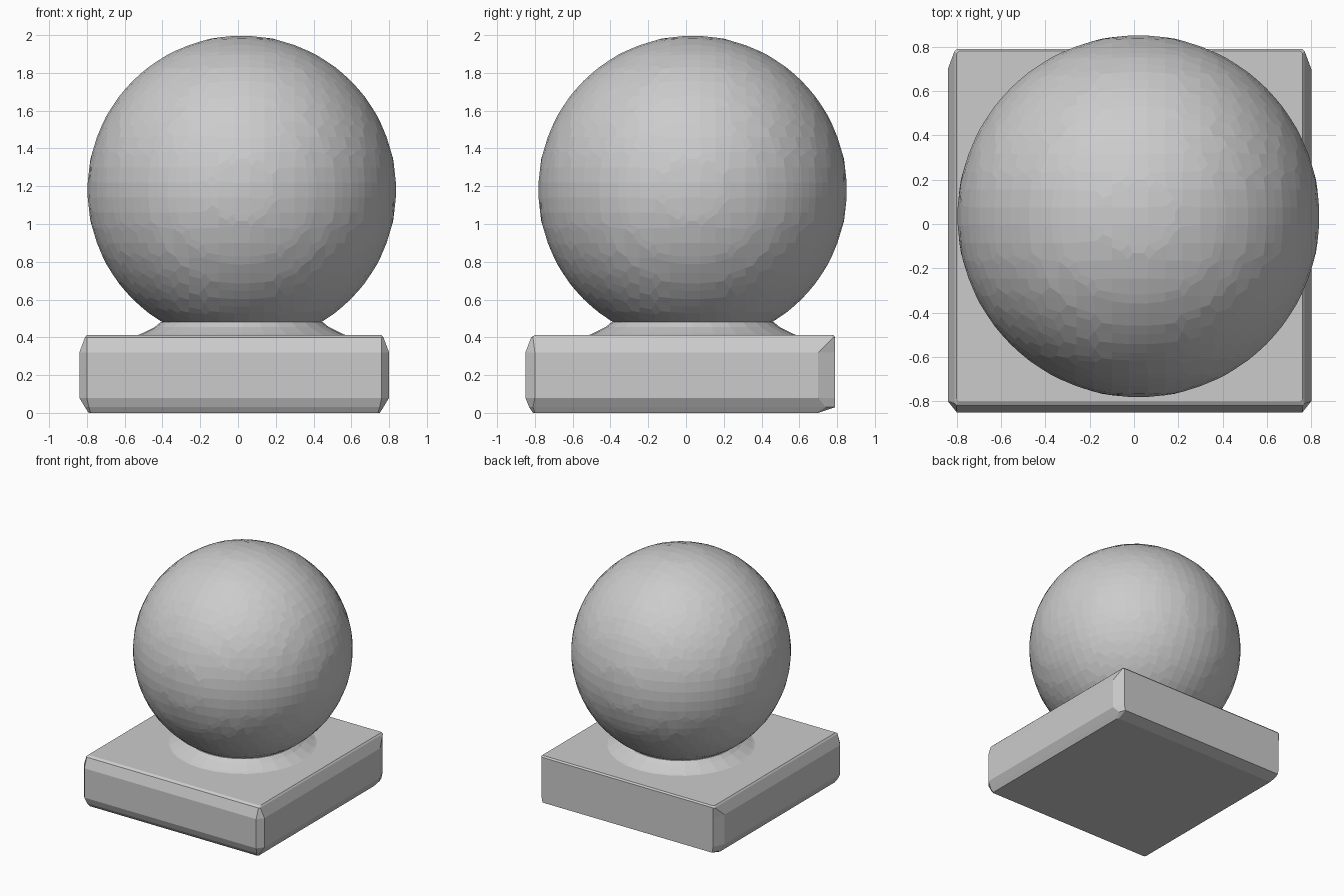
import bpy
import bmesh
import math

if "Cube" in bpy.data.objects:
    bpy.data.objects.remove(bpy.data.objects["Cube"], do_unlink=True)

# One plain stone grey
stone = bpy.data.materials.new("stone grey")
stone.use_nodes = True
colour = (0.6, 0.6, 0.6, 1)
stone.diffuse_color = colour
stone.node_tree.nodes["Principled BSDF"].inputs["Base Color"].default_value = colour

BALL_X, BALL_Y, BALL_Z, BALL_R = 0.02, 0.035, 1.18, 0.82


def add_object(name, bm):
    bmesh.ops.recalc_face_normals(bm, faces=bm.faces)
    mesh = bpy.data.meshes.new(name)
    bm.to_mesh(mesh)
    bm.free()
    mesh.materials.append(stone)
    obj = bpy.data.objects.new(name, mesh)
    bpy.context.collection.objects.link(obj)
    return obj


def loft(name, rings):
    """Join equal-length rings of points and cap both ends."""
    bm = bmesh.new()
    loops = [[bm.verts.new(p) for p in ring] for ring in rings]
    n = len(loops[0])
    for low, high in zip(loops, loops[1:]):
        for i in range(n):
            j = (i + 1) % n
            bm.faces.new((low[i], low[j], high[j], high[i]))
    bm.faces.new(loops[0][::-1])
    bm.faces.new(loops[-1])
    return add_object(name, bm)


def slab_ring(z, x0, x1, y0, y1, cut_x, cut_front, cut_back):
    """Rectangle with its four corners cut off."""
    return [(x, y, z) for x, y in (
        (x0 + cut_x, y0), (x1 - cut_x, y0), (x1, y0 + cut_front),
        (x1, y1 - cut_back), (x1 - cut_x, y1), (x0 + cut_x, y1),
        (x0, y1 - cut_back), (x0, y0 + cut_front))]


def circle_ring(z, radius, sides=28):
    return [(BALL_X + radius * math.cos(math.tau * i / sides),
             BALL_Y + radius * math.sin(math.tau * i / sides), z)
            for i in range(sides)]


# Square plinth, with a steeper bevel at the back
loft("plinth", [
    slab_ring(0.0, -0.79, 0.75, -0.81, 0.70, 0.01, 0.01, 0.01),
    slab_ring(0.03, -0.81, 0.77, -0.83, 0.79, 0.02, 0.02, 0.05),
    slab_ring(0.08, -0.84, 0.80, -0.85, 0.79, 0.04, 0.05, 0.09),
    slab_ring(0.32, -0.84, 0.80, -0.85, 0.79, 0.04, 0.05, 0.09),
    slab_ring(0.40, -0.81, 0.77, -0.82, 0.79, 0.01, 0.01, 0.01),
    slab_ring(0.412, -0.80, 0.76, -0.80, 0.78, 0.01, 0.01, 0.01),
])

# Flared collar between plinth and ball
loft("collar", [circle_ring(0.40, 0.58), circle_ring(0.42, 0.53),
                circle_ring(0.455, 0.46), circle_ring(0.48, 0.43)])

# Faceted ball, remeshed into small flat square faces
bm = bmesh.new()
bmesh.ops.create_icosphere(bm, subdivisions=5, radius=BALL_R)
ball = add_object("ball", bm)
ball.location = (BALL_X, BALL_Y, BALL_Z)
remesh = ball.modifiers.new("facets", "REMESH")
remesh.mode = "VOXEL"
remesh.voxel_size = 0.08
remesh.use_smooth_shade = False
